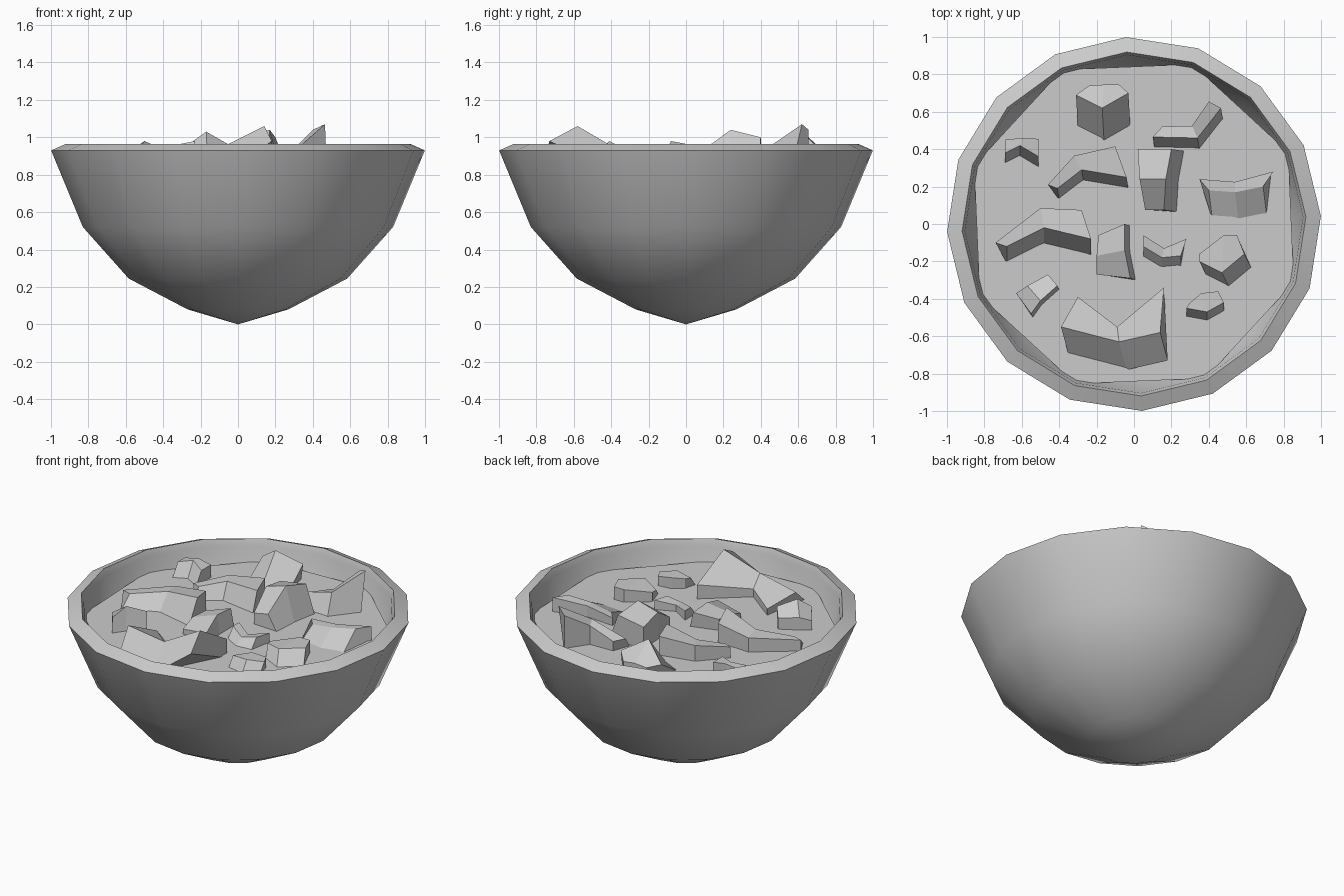
import bpy, bmesh, math

if "Cube" in bpy.data.objects:
    bpy.data.objects.remove(bpy.data.objects["Cube"])

SIDES, TURN = 16, math.radians(2.4)
BROTH_Z = 0.83


def make_object(name, bm):
    bmesh.ops.remove_doubles(bm, verts=bm.verts, dist=1e-5)
    bmesh.ops.recalc_face_normals(bm, faces=bm.faces)
    mesh = bpy.data.meshes.new(name)
    bm.to_mesh(mesh)
    bm.free()
    ob = bpy.data.objects.new(name, mesh)
    bpy.context.collection.objects.link(ob)
    return ob


def lathe(name, profile, sides, turn):
    bm = bmesh.new()
    rings = []
    for r, z in profile:
        angles = [turn + math.tau * i / sides for i in range(sides)]
        rings.append([bm.verts.new((r * math.cos(a), r * math.sin(a), z)) for a in angles]
                     if r else [bm.verts.new((0, 0, z))] * sides)
    for a, b in zip(rings, rings[1:]):
        for i in range(sides):
            j = (i + 1) % sides
            quad = list(dict.fromkeys((a[i], a[j], b[j], b[i])))
            bm.faces.new(quad)
    return make_object(name, bm)


def chunk(name, back, front, drop, z_back, z_front=None, low=(BROTH_Z - 0.01,) * 3):
    """Bent block: top strip between back and front edges, front side flared by drop."""
    bm = bmesh.new()
    loops = []
    for (bx, by), (fx, fy), zb, zf, zl in zip(back, front, z_back, z_front or z_back, low):
        loops.append([bm.verts.new(p) for p in (
            (bx, by, zb), (fx, fy, zf),
            (fx + drop[0], fy + drop[1], zl), (bx, by, BROTH_Z - 0.03))])
    for a, b in zip(loops, loops[1:]):
        for i in range(4):
            j = (i + 1) % 4
            bm.faces.new((a[i], a[j], b[j], b[i]))
    bm.faces.new(loops[0])
    bm.faces.new(loops[-1][::-1])
    return make_object(name, bm)


# Bowl: outer shell, sloped rim and inner wall
bowl = lathe("bowl", [(0, 0), (0.27, 0.08), (0.585, 0.245), (0.83, 0.52), (1.0, 0.93),
                      (0.92, 0.965), (0.905, 0.925), (0.895, 0.84), (0.76, 0.55),
                      (0.53, 0.30), (0.25, 0.15), (0, 0.08)], SIDES, TURN)
bpy.context.view_layer.objects.active = bowl
bowl.select_set(True)
bpy.ops.object.shade_smooth_by_angle(angle=math.radians(32))
bowl.select_set(False)

# Broth surface: flat octagon
lathe("broth", [(0.91, BROTH_Z), (0, BROTH_Z)], 8, TURN + math.tau / 16)

# Chunks at the back
chunk("chunk_back_centre", [(-.24, .74), (-.16, .745), (-.08, .745)],
      [(-.31, .69), (-.17, .62), (-.03, .70)], (.01, -.18),
      (.91, .92, .91), (.93, 1.03, .95))
chunk("chunk_back_right", [(.15, .52), (.31, .525), (.40, .655)],
      [(.10, .465), (.34, .46), (.465, .62)], (.01, -.06),
      (.89, .95, 1.04), (.90, .96, 1.07))
chunk("chunk_back_left", [(-.69, .45), (-.60, .46), (-.51, .455)],
      [(-.69, .38), (-.61, .42), (-.51, .36)], (0, -.06), (.91, .925, .91))

# Chunks across the middle
chunk("chunk_long_upper", [(-.46, .21), (-.32, .365), (-.10, .415)],
      [(-.41, .19), (-.28, .29), (-.04, .25)], (.01, -.06), (.90, .93, .95))
chunk("chunk_block", [(.02, .40), (.03, .24), (.06, .075)],
      [(.20, .40), (.17, .24), (.16, .075)], (.07, -.01),
      (.97, 1.0, .90), (1.0, 1.04, .92))
chunk("chunk_wedge", [(.35, .24), (.54, .225), (.745, .28)],
      [(.40, .18), (.54, .17), (.69, .20)], (.02, -.16), (.88, .90, .92))
chunk("chunk_long_lower", [(-.74, -.10), (-.50, .085), (-.28, .075)],
      [(-.68, -.12), (-.48, -.02), (-.23, -.08)], (0, -.09),
      (.90, .92, .95), (.90, .93, .98))
chunk("chunk_centre", [(-.19, -.06), (-.20, -.17), (-.20, -.27)],
      [(-.05, 0), (-.05, -.14), (-.02, -.29)], (.03, -.01),
      (.90, .90, .86), (.93, .94, .89))
chunk("chunk_small_v", [(.05, -.06), (.16, -.13), (.28, -.08)],
      [(.05, -.12), (.15, -.18), (.25, -.17)], (0, -.06), (.89, .87, .89))
chunk("chunk_right", [(.35, -.16), (.48, -.06), (.55, -.06)],
      [(.35, -.20), (.47, -.26), (.59, -.16)], (.04, -.08), (.89, .91, .91))

# Chunks at the front
chunk("chunk_front_left", [(-.63, -.37), (-.57, -.33), (-.46, -.27)],
      [(-.55, -.48), (-.50, -.41), (-.41, -.33)], (.01, -.02),
      (.89, .91, .90), (.92, .98, .94))
chunk("chunk_front_large", [(-.30, -.39), (-.09, -.55), (.16, -.34)],
      [(-.39, -.55), (-.08, -.63), (.14, -.58)], (.04, -.15),
      (.87, .88, .92), (.94, .95, 1.06), (.82, .82, .98))
chunk("chunk_front_right", [(.30, -.42), (.36, -.37), (.45, -.36)],
      [(.28, -.45), (.39, -.47), (.48, -.42)], (0, -.05), (.89, .90, .89))
